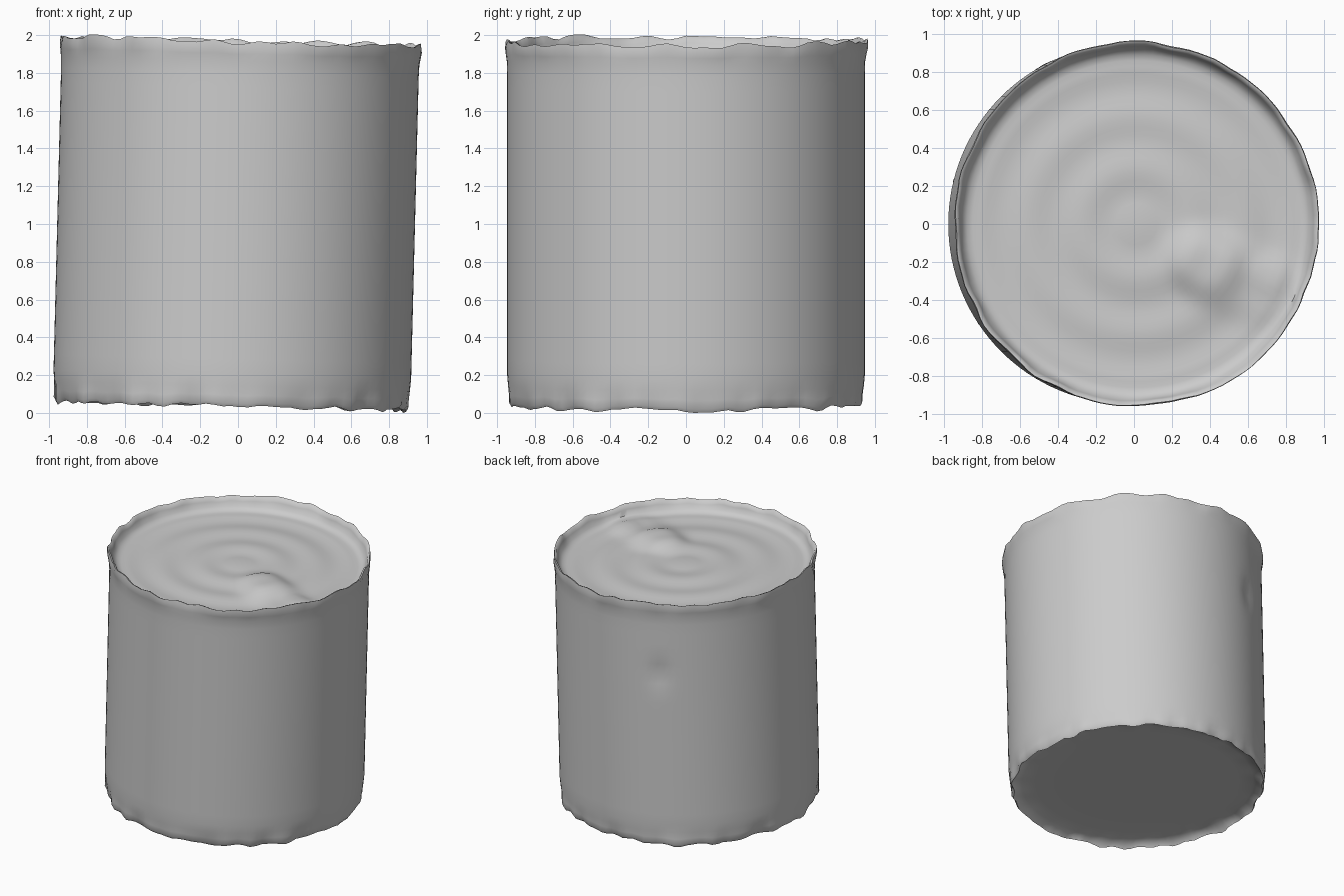
import bpy, bmesh, math, random
from mathutils import Matrix, Vector

if "Cube" in bpy.data.objects:
    bpy.data.objects.remove(bpy.data.objects["Cube"])

random.seed(4)
SEG = 128


def ragged(amount):
    """Closed ring of smoothed random offsets."""
    raw = [random.uniform(-amount, amount) for _ in range(SEG)]
    return [0.5 * raw[i] + 0.25 * (raw[i - 1] + raw[(i + 1) % SEG]) for i in range(SEG)]


def bump(x, y, cx, cy, rx, ry, angle=0.0):
    """Soft oval hill, 1 at its centre."""
    c, s = math.cos(angle), math.sin(angle)
    u = ((x - cx) * c + (y - cy) * s) / rx
    v = (-(x - cx) * s + (y - cy) * c) / ry
    return math.exp(-(u * u + v * v) ** 2)


def lid_relief(x, y):
    """Worn pull tab, finger well and shallow rings on the lid."""
    r = math.hypot(x, y)
    h = 0.006 * math.cos(r * 22) * (r < 0.85)
    h += 0.012 * bump(x, y, 0.05, 0.08, 0.48, 0.48)
    h += 0.025 * bump(x, y, 0.55, -0.30, 0.34, 0.19, -0.35)
    h += 0.04 * bump(x, y, 0.36, -0.20, 0.18, 0.18)
    h += 0.015 * bump(x, y, 0.70, -0.27, 0.10, 0.10)
    return h


# Lathe profile: (radius, height), bottom centre to lid centre
bottom = [(0.15 * i, 0.075) for i in range(1, 6)] + [(0.85, 0.07), (0.90, 0.055)]
wall = [(0.921, 0.032), (0.933, 0.05), (0.936, 0.09), (0.942, 0.14), (0.947, 0.2)]
wall += [(0.947, 0.2 + 0.08 * i) for i in range(1, 21)]
wall += [(0.949, 1.86), (0.955, 1.90), (0.959, 1.935), (0.955, 1.965)]
lid = [(0.942, 1.96), (0.93, 1.93), (0.915, 1.893), (0.89, 1.873), (0.86, 1.866)]
lid += [(0.83 - 0.04 * i, 1.863) for i in range(20)]
profile = bottom + wall + lid

# Ragged offsets, strongest at the two rims
top_z, low_z = ragged(0.022), ragged(0.022)
top_r, low_r = ragged(0.012), ragged(0.022)

bm = bmesh.new()
rings = []
for k, (r, z) in enumerate(profile):
    near_top = max(0.0, 1 - abs(z - 1.96) / 0.08) if r > 0.9 else 0
    near_low = max(0.0, 1 - abs(z - 0.035) / 0.11) if r > 0.88 else 0
    ring = []
    for i in range(SEG):
        a = 2 * math.pi * i / SEG
        rr = r + near_top * top_r[i] + near_low * low_r[i]
        zz = z + near_top * top_z[i] + near_low * low_z[i]
        # small dent on the back of the wall
        if len(bottom) <= k < len(bottom + wall):
            d = math.radians(113)
            rr -= 0.02 * math.exp(-((a - d) / 0.08) ** 2 - ((z - 1.4) / 0.09) ** 2)
        x, y = rr * math.cos(a), rr * math.sin(a)
        if k >= len(bottom + wall) + 3:
            zz += lid_relief(x, y)
        ring.append(bm.verts.new((x, y, zz)))
    rings.append(ring)

for lo, hi in zip(rings, rings[1:]):
    for i in range(SEG):
        j = (i + 1) % SEG
        bm.faces.new((lo[i], lo[j], hi[j], hi[i]))

# Close the two centres
for ring, flip in ((rings[0], True), (rings[-1], False)):
    mid = bm.verts.new(sum((v.co for v in ring), Vector()) / SEG)
    for i in range(SEG):
        pair = (ring[i], ring[(i + 1) % SEG])
        bm.faces.new((mid, *(pair[::-1] if flip else pair)))

# The whole can leans slightly to the right
pivot = Vector((0, 0, 1))
bm.transform(Matrix.Translation((-0.01, 0, 1)) @ Matrix.Rotation(0.025, 4, 'Y')
             @ Matrix.Translation(-pivot))
bmesh.ops.recalc_face_normals(bm, faces=bm.faces)
low = min(v.co.z for v in bm.verts)
bm.transform(Matrix.Translation((0, 0, -low)))

mesh = bpy.data.meshes.new("tin_can")
bm.to_mesh(mesh)
bm.free()
can = bpy.data.objects.new("tin_can", mesh)
bpy.context.collection.objects.link(can)
bpy.context.view_layer.objects.active = can
can.select_set(True)
bpy.ops.object.shade_smooth_by_angle(angle=math.radians(60))
